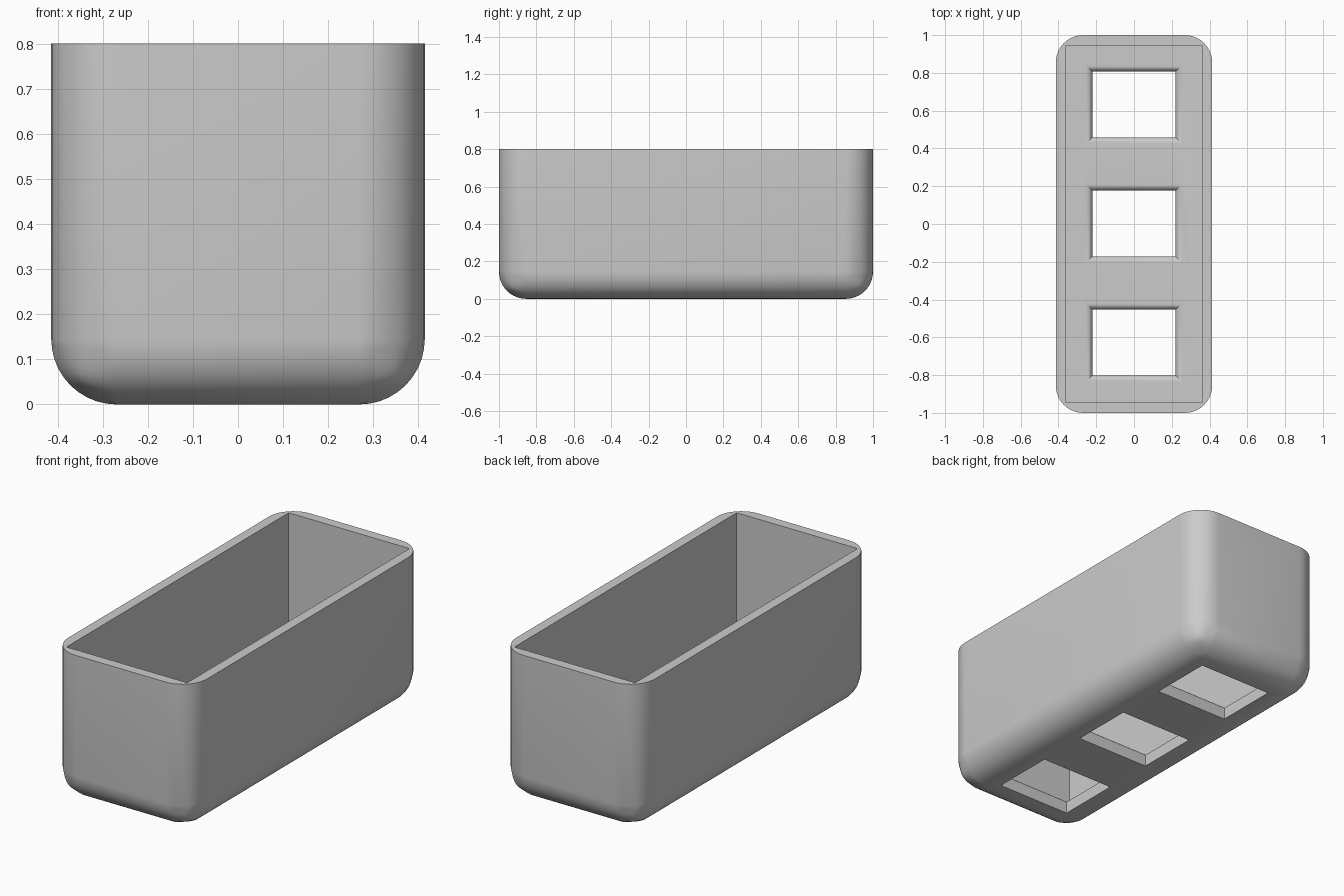
import bpy, bmesh, math

if "Cube" in bpy.data.objects:
    bpy.data.objects.remove(bpy.data.objects["Cube"], do_unlink=True)

HALF_X, HALF_Y, HEIGHT = 0.414, 1.0, 0.8
WALL, FLOOR, ROUND = 0.054, 0.085, 0.145
HOLE_X, HOLE_Y, SPACING, FILLET = 0.22, 0.174, 0.63, 0.036


def add_object(name, bm):
    bmesh.ops.recalc_face_normals(bm, faces=bm.faces)
    mesh = bpy.data.meshes.new(name)
    bm.to_mesh(mesh)
    bm.free()
    obj = bpy.data.objects.new(name, mesh)
    bpy.context.collection.objects.link(obj)
    return obj


def stack(bm, levels, cy=0):
    """Closed solid through rectangles given as (half x, half y, z)."""
    rings = [[bm.verts.new((sx * hx, cy + sy * hy, z))
              for sx, sy in ((-1, -1), (1, -1), (1, 1), (-1, 1))]
             for hx, hy, z in levels]
    for low, high in zip(rings, rings[1:]):
        for i in range(4):
            j = (i + 1) % 4
            bm.faces.new((low[i], low[j], high[j], high[i]))
    bm.faces.new(rings[0][::-1])
    bm.faces.new(rings[-1])


# Outer body, rounded everywhere except the top rim
bm = bmesh.new()
stack(bm, [(HALF_X, HALF_Y, 0), (HALF_X, HALF_Y, HEIGHT)])
edges = [e for e in bm.edges if min(v.co.z for v in e.verts) < 0.01]
bmesh.ops.bevel(bm, geom=edges, offset=ROUND, segments=10, profile=0.5,
                affect='EDGES', clamp_overlap=True)
tray = add_object("open_box", bm)

# Square-cornered cavity
bm = bmesh.new()
inner = (HALF_X - WALL, HALF_Y - WALL)
stack(bm, [(*inner, FLOOR), (*inner, HEIGHT + 0.2)])
cutters = [add_object("cavity_cutter", bm)]

# Floor openings, flared by a fillet on the inside
flare = [(HOLE_X, HOLE_Y, -0.1)]
for i in range(9):
    a = math.pi / 2 * i / 8
    d = FILLET * (1 - math.cos(a))
    flare.append((HOLE_X + d, HOLE_Y + d, FLOOR - FILLET + FILLET * math.sin(a)))
flare.append((HOLE_X + FILLET, HOLE_Y + FILLET, FLOOR + 0.1))
for k in (-1, 0, 1):
    bm = bmesh.new()
    stack(bm, flare, k * SPACING + 0.003)
    cutters.append(add_object("floor_opening_cutter", bm))

# Cut the cavity and the openings out of the body
bpy.ops.object.select_all(action='DESELECT')
bpy.context.view_layer.objects.active = tray
tray.select_set(True)
for cutter in cutters:
    cutter.hide_render = True
    mod = tray.modifiers.new("cut", 'BOOLEAN')
    mod.operation, mod.solver, mod.object = 'DIFFERENCE', 'EXACT', cutter
    bpy.ops.object.modifier_apply(modifier=mod.name)
    bpy.data.objects.remove(cutter, do_unlink=True)

# Single grey material
grey = bpy.data.materials.new("plain_grey")
grey.use_nodes = True
colour = (0.6, 0.6, 0.6, 1)
grey.diffuse_color = colour
grey.node_tree.nodes["Principled BSDF"].inputs["Base Color"].default_value = colour
tray.data.materials.clear()
tray.data.materials.append(grey)
for p in tray.data.polygons:
    p.material_index = 0
bpy.ops.object.shade_smooth_by_angle(angle=math.radians(30))
